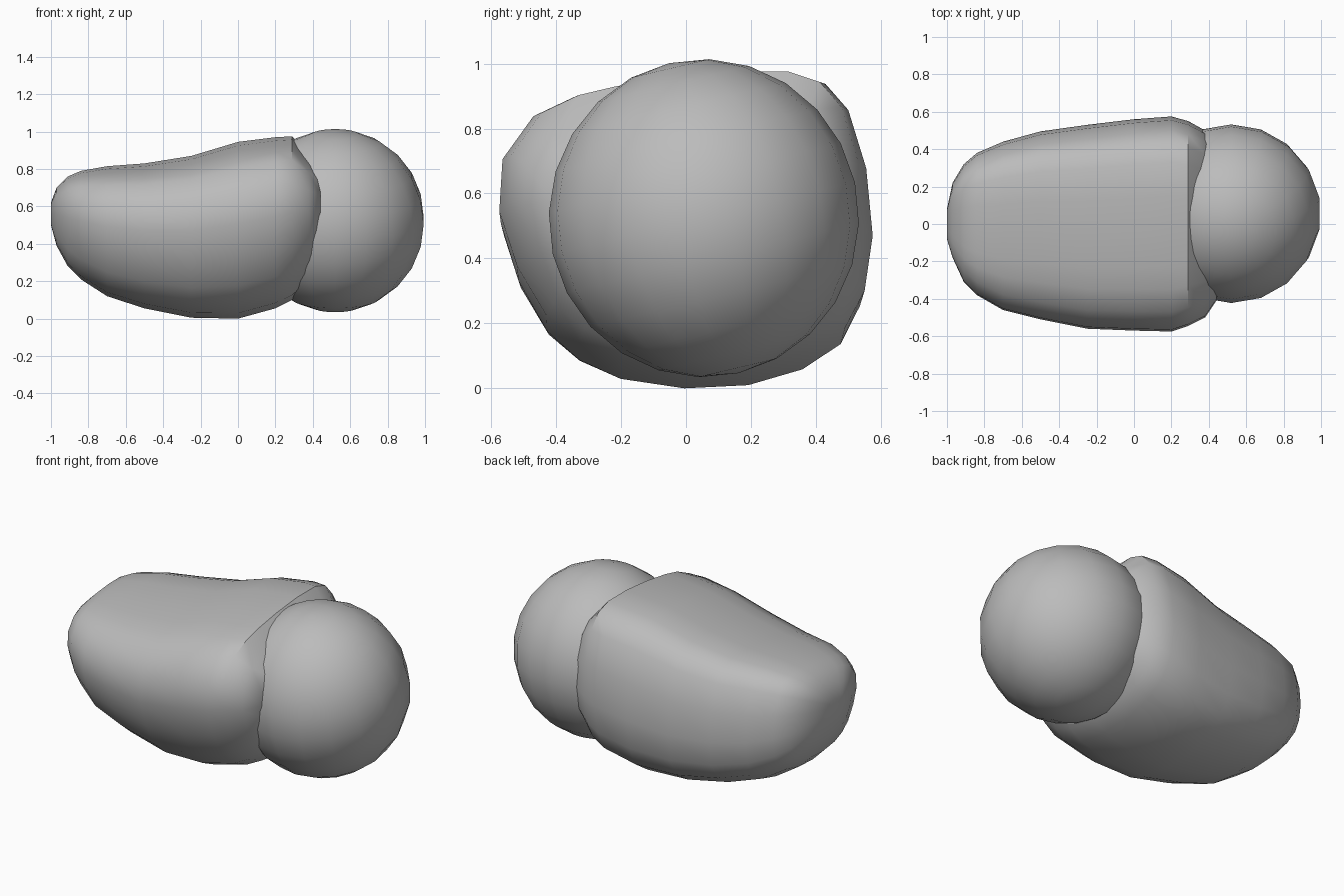
import bpy, bmesh, math
from mathutils import Matrix, Vector

cube = bpy.data.objects.get("Cube")
if cube:
    bpy.data.objects.remove(cube, do_unlink=True)

# One plain grey for everything
grey = bpy.data.materials.new("plain_grey")
grey.use_nodes = True
colour = (0.5, 0.5, 0.5, 1)
grey.diffuse_color = colour
grey.node_tree.nodes["Principled BSDF"].inputs["Base Color"].default_value = colour


def add_object(name, bm, angle):
    bmesh.ops.recalc_face_normals(bm, faces=bm.faces)
    mesh = bpy.data.meshes.new(name)
    bm.to_mesh(mesh)
    bm.free()
    mesh.materials.append(grey)
    obj = bpy.data.objects.new(name, mesh)
    bpy.context.collection.objects.link(obj)
    bpy.ops.object.select_all(action="DESELECT")
    obj.select_set(True)
    bpy.context.view_layer.objects.active = obj
    bpy.ops.object.shade_smooth_by_angle(angle=math.radians(angle))
    return obj


# Body: one lopsided cross-section, rescaled along x
section = [(0, 0), (.2, .01), (.37, .06), (.49, .14), (.55, .26), (.575, .44),
           (.555, .66), (.5, .85), (.43, .935), (.33, .97), (.15, .97),
           (-.05, .95), (-.23, .92), (-.35, .89), (-.47, .83), (-.565, .69),
           (-.575, .52), (-.52, .34), (-.43, .18), (-.33, .09), (-.2, .03)]

# x, y low, y high, z low, z high
stations = [(-1, -.08, .08, .5, .62), (-.97, -.18, .22, .39, .7),
            (-.91, -.31, .32, .28, .76), (-.84, -.38, .38, .21, .79),
            (-.7, -.46, .44, .12, .815), (-.5, -.51, .495, .055, .83),
            (-.25, -.56, .53, .005, .87), (0, -.57, .56, 0, .945),
            (.2, -.575, .575, .055, .97), (.29, -.545, .55, .1, .975),
            (.38, -.5, .5, .2, .88), (.44, -.41, .42, .32, .8)]

bm = bmesh.new()
rings = []
for x, y0, y1, z0, z1 in stations:
    rings.append([bm.verts.new((x, y0 + (y1 - y0) * (y + .575) / 1.15,
                                z0 + (z1 - z0) * z / .97)) for y, z in section])
for a, b in zip(rings, rings[1:]):
    for i in range(len(section)):
        j = (i + 1) % len(section)
        bm.faces.new((a[i], a[j], b[j], b[i]))
bm.faces.new(rings[0])
bm.faces.new(rings[-1])
add_object("body", bm, 35)

# Ball: slightly tilted sphere pressed into the end of the body
bm = bmesh.new()
bmesh.ops.create_uvsphere(bm, u_segments=18, v_segments=12, radius=.485)
bmesh.ops.transform(bm, verts=bm.verts, matrix=Matrix.Rotation(math.radians(13), 4, "X"))
bmesh.ops.scale(bm, verts=bm.verts, vec=Vector((.99, .985, 1.01)))
bmesh.ops.translate(bm, verts=bm.verts, vec=Vector((.52, .055, .524)))
add_object("ball", bm, 40)
